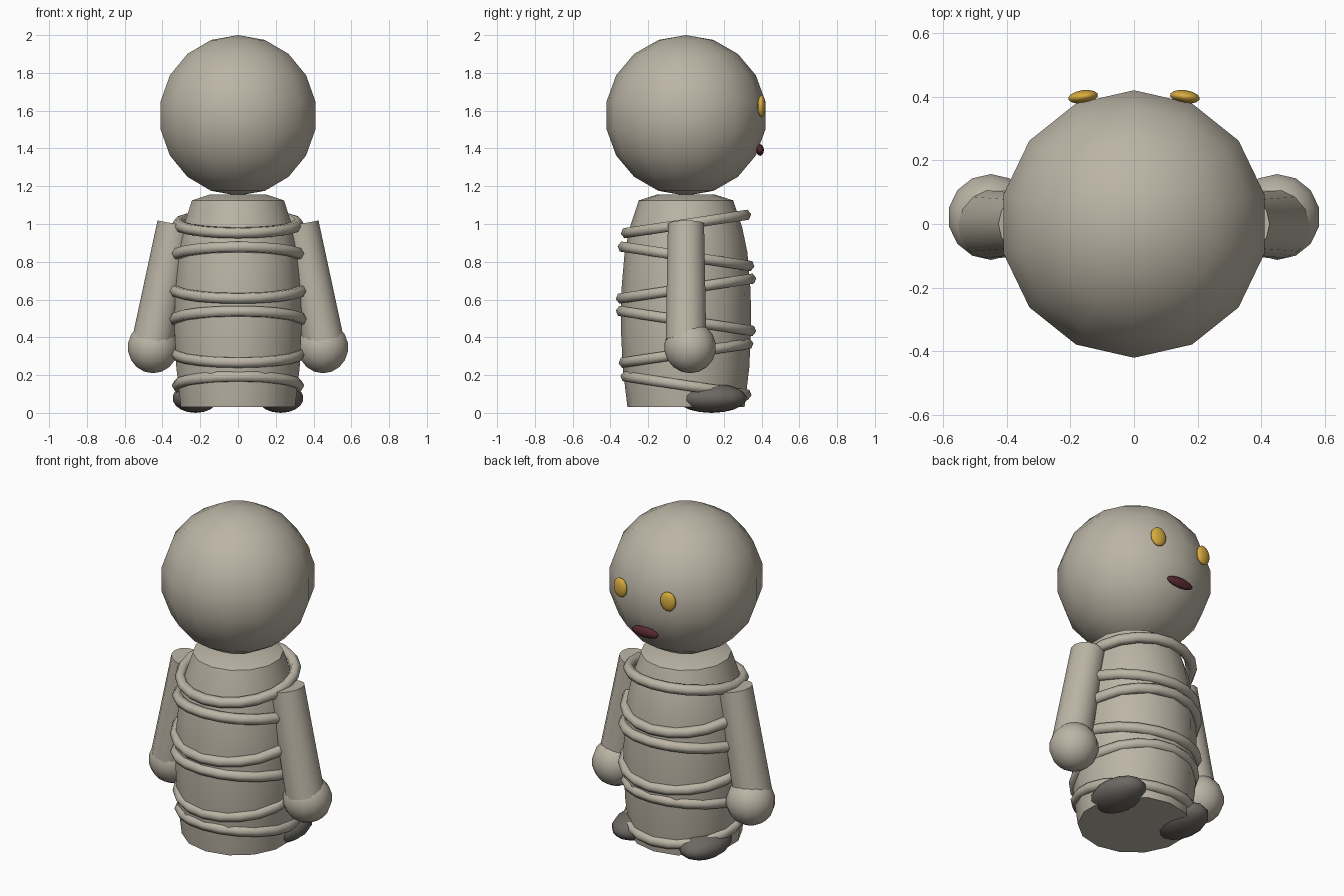
import bpy, bmesh, math
from mathutils import Matrix, Vector

cube = bpy.data.objects.get("Cube")
if cube:
    bpy.data.objects.remove(cube, do_unlink=True)


def material(name, color):
    mat = bpy.data.materials.new(name)
    mat.use_nodes = True
    mat.diffuse_color = (*color, 1)
    mat.node_tree.nodes["Principled BSDF"].inputs["Base Color"].default_value = (*color, 1)
    return mat


CLOTH = material("bandage_beige", (0.50, 0.46, 0.38))
FOOT = material("dark_grey", (0.15, 0.14, 0.125))
EYE = material("amber", (0.68, 0.41, 0.05))
MOUTH = material("dark_red", (0.10, 0.022, 0.028))


def finish(name, bm, mat, loc=(0, 0, 0), rot=(0, 0, 0), angle=40):
    bmesh.ops.recalc_face_normals(bm, faces=bm.faces)
    mesh = bpy.data.meshes.new(name)
    bm.to_mesh(mesh)
    bm.free()
    mesh.materials.append(mat)
    obj = bpy.data.objects.new(name, mesh)
    bpy.context.collection.objects.link(obj)
    obj.location, obj.rotation_euler = loc, rot
    bpy.ops.object.select_all(action="DESELECT")
    obj.select_set(True)
    bpy.context.view_layer.objects.active = obj
    bpy.ops.object.shade_smooth_by_angle(angle=math.radians(angle))
    return obj


def ellipsoid(name, mat, loc, radii, segments=14, rings=9, rot=(0, 0, 0)):
    bm = bmesh.new()
    bmesh.ops.create_uvsphere(bm, u_segments=segments, v_segments=rings, radius=1)
    bmesh.ops.scale(bm, vec=radii, verts=bm.verts)
    return finish(name, bm, mat, loc, rot, 60)


def lathe(name, mat, profile, segments=14):
    """Spin (radius, z) points around z, capping both ends."""
    bm = bmesh.new()
    loops = []
    for r, z in profile:
        angles = [2 * math.pi * i / segments for i in range(segments)]
        loops.append([bm.verts.new((r * math.sin(a), r * math.cos(a), z)) for a in angles])
    for a, b in zip(loops, loops[1:]):
        for i in range(segments):
            j = (i + 1) % segments
            bm.faces.new((a[i], a[j], b[j], b[i]))
    bm.faces.new(loops[0])
    bm.faces.new(loops[-1])
    return finish(name, bm, mat)


def torus(name, mat, major, minor, loc, rot, segments=20, sides=6):
    bm = bmesh.new()
    loops = []
    for i in range(segments):
        turn = Matrix.Rotation(2 * math.pi * i / segments, 3, "Z")
        section = [2 * math.pi * k / sides for k in range(sides)]
        loops.append([bm.verts.new(turn @ Vector((0, major + minor * math.cos(t), minor * math.sin(t))))
                      for t in section])
    for i in range(segments):
        a, b = loops[i], loops[(i + 1) % segments]
        for k in range(sides):
            m = (k + 1) % sides
            bm.faces.new((a[k], b[k], b[m], a[m]))
    return finish(name, bm, mat, loc, rot, 70)


def limb(name, mat, top, bottom, r_top, r_bottom):
    top, bottom = Vector(top), Vector(bottom)
    axis = top - bottom
    bm = bmesh.new()
    bmesh.ops.create_cone(bm, cap_ends=True, segments=14, radius1=r_bottom,
                          radius2=r_top, depth=axis.length)
    rot = axis.to_track_quat("Z", "Y").to_euler()
    return finish(name, bm, mat, (top + bottom) / 2, rot)


# Head and barrel-shaped body
ellipsoid("head", CLOTH, (0, 0, 1.575), (0.427, 0.427, 0.425))
lathe("body", CLOTH, [(0.31, 0.03), (0.335, 0.24), (0.345, 0.45), (0.342, 0.65),
                      (0.325, 0.85), (0.298, 0.98), (0.25, 1.125), (0.15, 1.157)])

# Bandage wraps, evenly spaced with alternating tilt
for i, radius in enumerate((0.318, 0.335, 0.345, 0.345, 0.33, 0.32)):
    tilt = math.radians(8.5 if i % 2 == 0 else -8.5)
    torus(f"bandage_wrap_{i + 1}", CLOTH, radius, 0.031, (0, 0, 1.0 - 0.171 * i), (tilt, 0, 0))

# Paired parts
for side, s in (("left", 1), ("right", -1)):
    limb(f"{side}_arm", CLOTH, (s * 0.33, 0, 1.0), (s * 0.45, 0, 0.385), 0.098, 0.11)
    ellipsoid(f"{side}_hand", CLOTH, (s * 0.45, 0.022, 0.347), (0.137, 0.137, 0.137))
    ellipsoid(f"{side}_foot", FOOT, (s * 0.225, 0.135, 0.078), (0.125, 0.187, 0.078))
    ellipsoid(f"{side}_eye", EYE, (s * 0.16, 0.40, 1.623), (0.048, 0.021, 0.058),
              rot=(0, 0, -s * math.radians(8)))

# Mouth
ellipsoid("mouth", MOUTH, (0, 0.392, 1.392), (0.09, 0.02, 0.031))
